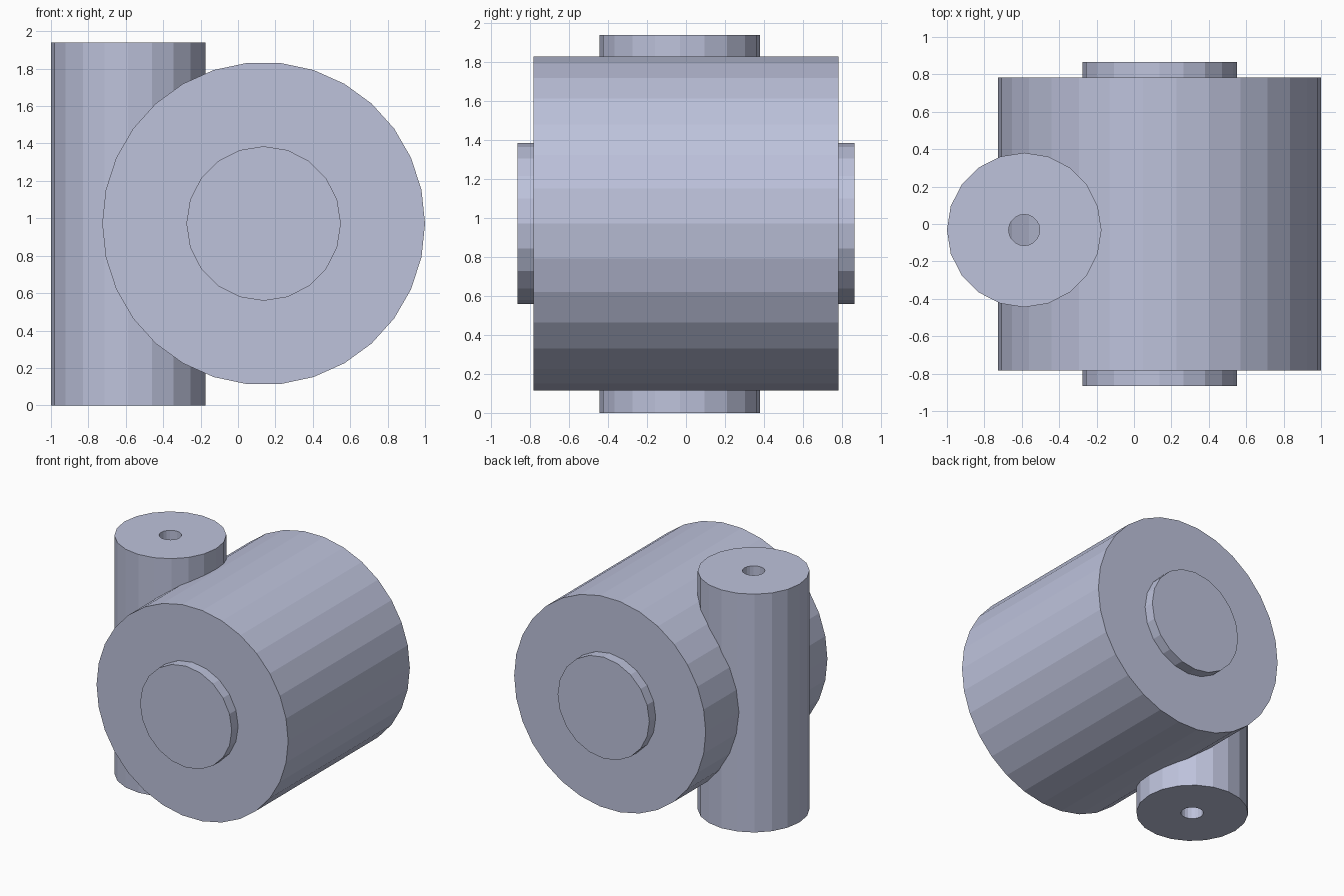
import bpy, bmesh, math
from mathutils import Matrix

if "Cube" in bpy.data.objects:
    bpy.data.objects.remove(bpy.data.objects["Cube"])

steel = bpy.data.materials.new("blue_grey_metal")
steel.diffuse_color = (0.51, 0.54, 0.71, 1)
steel.use_nodes = True
steel.node_tree.nodes["Principled BSDF"].inputs["Base Color"].default_value = steel.diffuse_color


def lathe(name, profile, sides, matrix, closed=False):
    """Turn a (radius, height) profile around z, then place it."""
    bm = bmesh.new()
    rings = []
    for r, h in profile:
        rings.append([bm.verts.new((r * math.cos(2 * math.pi * i / sides),
                                    r * math.sin(2 * math.pi * i / sides), h))
                      for i in range(sides)])
    pairs = list(zip(rings, rings[1:]))
    if closed:
        pairs.append((rings[-1], rings[0]))
    else:
        bm.faces.new(rings[0])
        bm.faces.new(rings[-1])
    for a, b in pairs:
        for i in range(sides):
            j = (i + 1) % sides
            bm.faces.new((a[i], a[j], b[j], b[i]))
    bmesh.ops.recalc_face_normals(bm, faces=bm.faces)
    bm.transform(matrix)
    mesh = bpy.data.meshes.new(name)
    bm.to_mesh(mesh)
    bm.free()
    mesh.materials.append(steel)
    ob = bpy.data.objects.new(name, mesh)
    bpy.context.collection.objects.link(ob)
    return ob


along_y = Matrix.Translation((0.137, 0, 0.972)) @ Matrix.Rotation(math.pi / 2, 4, 'X')

# Large horizontal drum
lathe("drum", [(0.863, -0.783), (0.863, 0.783)], 30, along_y)

# Raised round boss on each end of the drum
for name, s in (("front_boss", 1), ("back_boss", -1)):
    lathe(name, [(0.413, s * 0.75), (0.413, s * 0.866)], 20, along_y)

# Upright post with a bore down its axis; the drum passes through its middle
lathe("post", [(0.413, 0), (0.413, 1.94), (0.083, 1.94), (0.083, 0)], 20,
      Matrix.Translation((-0.587, -0.032, 0)), closed=True)
